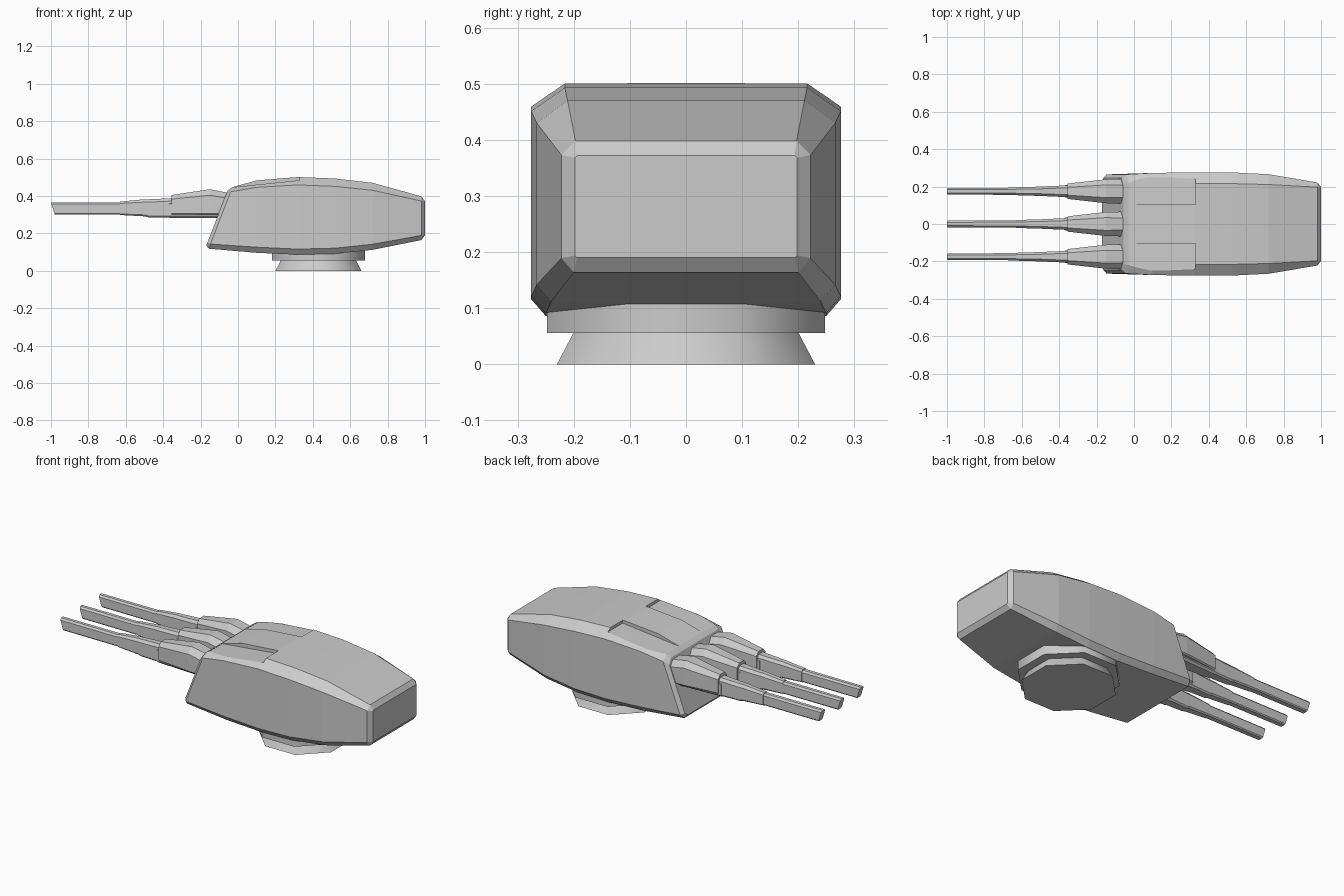
import bpy, bmesh, math


def section(hw, z0, z1, cy, cz, by, bz):
    """Octagonal (y, z) outline: top chamfer cy x cz, bottom chamfer by x bz."""
    right = [(hw - by, z0), (hw, z0 + bz), (hw, z1 - cz), (hw - cy, z1)]
    return right + [(-y, z) for y, z in reversed(right)]


def loft(name, stations, y=0.0):
    """Skin stations of (x at bottom, x at top, outline) into one closed object."""
    bm = bmesh.new()
    rings = []
    for xb, xt, outline in stations:
        z0 = min(p[1] for p in outline)
        z1 = max(p[1] for p in outline)
        rings.append([bm.verts.new((xb + (xt - xb) * (pz - z0) / (z1 - z0), y + py, pz))
                      for py, pz in outline])
    for a, b in zip(rings, rings[1:]):
        n = len(a)
        for i in range(n):
            bm.faces.new((a[i], a[(i + 1) % n], b[(i + 1) % n], b[i]))
    bm.faces.new(rings[0])
    bm.faces.new(rings[-1])
    bmesh.ops.recalc_face_normals(bm, faces=bm.faces)
    mesh = bpy.data.meshes.new(name)
    bm.to_mesh(mesh)
    bm.free()
    obj = bpy.data.objects.new(name, mesh)
    bpy.context.collection.objects.link(obj)
    return obj


def octagon(name, flat_bottom, flat_top, z0, z1):
    """Eight-sided drum, flat sides towards the axes, smooth around."""
    k = 1 / math.cos(math.pi / 8)
    bpy.ops.mesh.primitive_cone_add(vertices=8, radius1=flat_bottom * k, radius2=flat_top * k,
                                    depth=z1 - z0, location=(0.43, 0, (z0 + z1) / 2),
                                    rotation=(0, 0, math.pi / 8))
    bpy.context.object.name = name
    bpy.ops.object.shade_smooth_by_angle(angle=math.radians(50))


# Turret housing: slanted face, arched roof, tapering tail
housing = loft("turret_housing", [
    (-0.170, -0.055, section(0.245, 0.135, 0.430, 0.030, 0.025, 0.020, 0.015)),
    (-0.157, -0.030, section(0.265, 0.118, 0.447, 0.045, 0.025, 0.025, 0.025)),
    (0.10, 0.10, section(0.273, 0.096, 0.483, 0.055, 0.037, 0.025, 0.030)),
    (0.32, 0.32, section(0.276, 0.086, 0.501, 0.060, 0.042, 0.026, 0.030)),
    (0.52, 0.52, section(0.276, 0.091, 0.493, 0.060, 0.042, 0.026, 0.030)),
    (0.72, 0.72, section(0.266, 0.112, 0.470, 0.055, 0.040, 0.026, 0.030)),
    (0.98, 0.98, section(0.222, 0.164, 0.398, 0.025, 0.025, 0.022, 0.025)),
    (1.00, 1.00, section(0.198, 0.190, 0.372, 0.004, 0.004, 0.004, 0.004)),
])

# Shallow wedge recesses in the roof
for side, label in ((1, "left"), (-1, "right")):
    wedge = [(0.105, 0.25)]
    lo, hi = wedge[0]
    cutter = loft("roof_recess_cutter_" + label, [
        (-0.025, -0.025, [(-0.072, 0.447), (0.072, 0.447), (0.072, 0.56), (-0.072, 0.56)]),
        (0.33, 0.33, [(-0.072, 0.484), (0.072, 0.484), (0.072, 0.56), (-0.072, 0.56)]),
    ], y=side * (lo + hi) / 2)
    cutter.hide_render = True
    cutter.hide_viewport = True
    cut = housing.modifiers.new("recess_" + label, 'BOOLEAN')
    cut.operation = 'DIFFERENCE'
    cut.solver = 'EXACT'
    cut.object = cutter

# Rotating collar and flared foot
octagon("turret_collar", 0.248, 0.248, 0.056, 0.13)
octagon("turret_foot", 0.23, 0.20, 0.0, 0.057)

# Three guns: stepped barrel, armoured hood, lower cradle
for y, label in ((-0.175, "right"), (0.0, "centre"), (0.175, "left")):
    loft("barrel_" + label, [
        (-0.98, -1.00, section(0.018, 0.300, 0.366, 0.009, 0.010, 0.005, 0.006)),
        (-0.60, -0.60, section(0.019, 0.300, 0.366, 0.009, 0.010, 0.005, 0.006)),
    ], y)
    loft("barrel_sleeve_" + label, [
        (-0.63, -0.63, section(0.021, 0.298, 0.370, 0.010, 0.010, 0.006, 0.006)),
        (-0.50, -0.50, section(0.025, 0.291, 0.382, 0.012, 0.015, 0.007, 0.008)),
        (-0.48, -0.48, section(0.026, 0.286, 0.382, 0.012, 0.015, 0.007, 0.008)),
        (-0.30, -0.30, section(0.034, 0.286, 0.390, 0.014, 0.015, 0.008, 0.008)),
    ], y)
    loft("gun_cradle_" + label, [
        (-0.37, -0.37, section(0.034, 0.283, 0.362, 0.006, 0.006, 0.010, 0.010)),
        (-0.03, -0.03, section(0.050, 0.283, 0.362, 0.006, 0.006, 0.010, 0.010)),
    ], y)
    loft("gun_hood_" + label, [
        (-0.355, -0.355, section(0.041, 0.300, 0.405, 0.020, 0.022, 0.006, 0.006)),
        (-0.15, -0.15, section(0.064, 0.300, 0.436, 0.030, 0.032, 0.006, 0.006)),
        (-0.06, -0.06, section(0.066, 0.300, 0.418, 0.034, 0.030, 0.006, 0.006)),
        (0.02, 0.02, section(0.060, 0.300, 0.400, 0.034, 0.030, 0.006, 0.006)),
    ], y)
